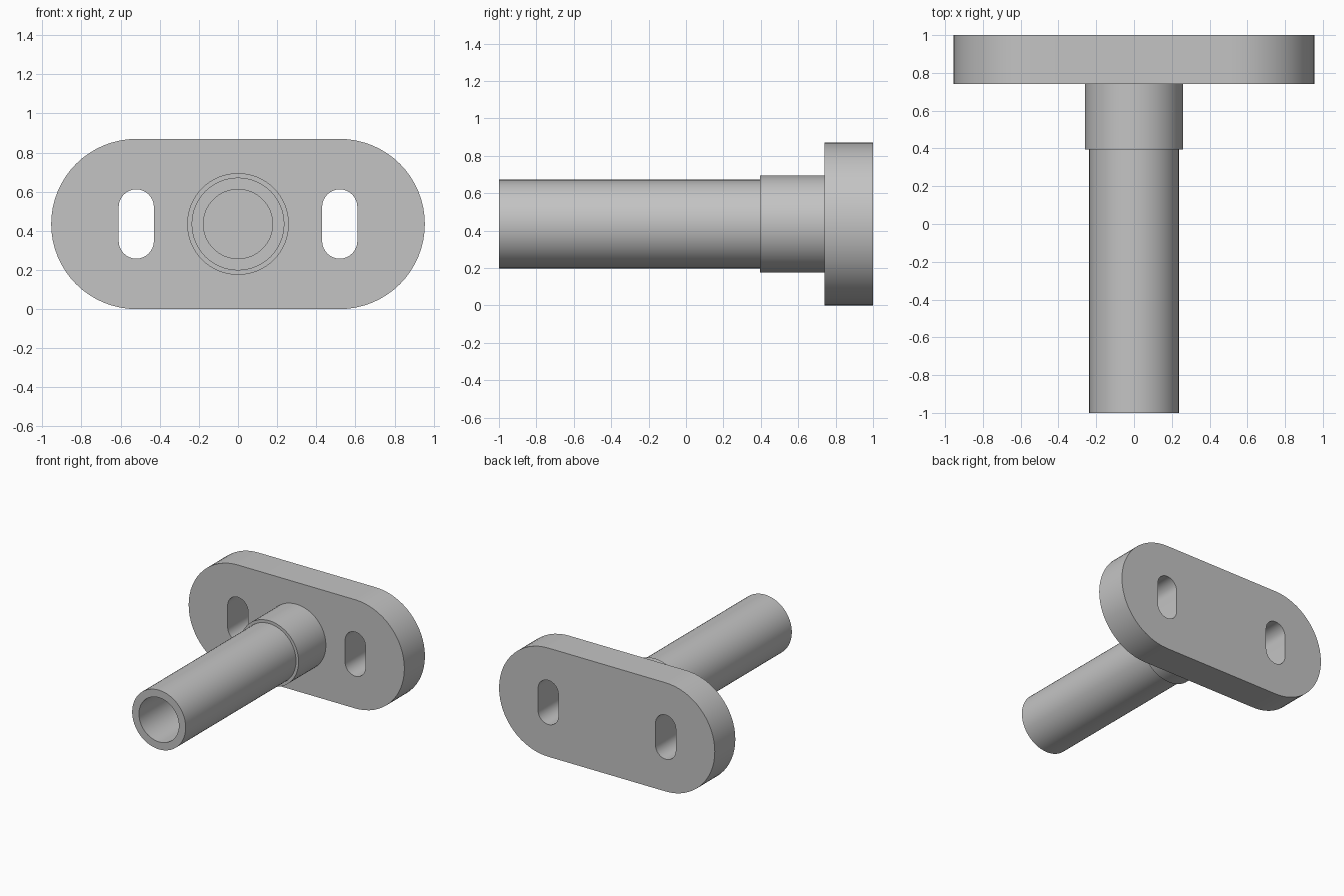
import bpy
import bmesh
import math

cube = bpy.data.objects.get("Cube")
if cube:
    bpy.data.objects.remove(cube)

AXIS_Z = 0.435          # height of the shaft axis
PLATE_FRONT, PLATE_BACK = 0.74, 1.0

grey = bpy.data.materials.new("plain grey")
grey.use_nodes = True
colour = (0.55, 0.55, 0.55, 1)
grey.diffuse_color = colour
grey.node_tree.nodes["Principled BSDF"].inputs["Base Color"].default_value = colour


def finish(bm, name):
    """Turn a bmesh into a smooth-shaded object with sharp rims."""
    bmesh.ops.recalc_face_normals(bm, faces=bm.faces)
    mesh = bpy.data.meshes.new(name)
    bm.to_mesh(mesh)
    bm.free()
    mesh.materials.append(grey)
    obj = bpy.data.objects.new(name, mesh)
    bpy.context.collection.objects.link(obj)
    obj.location.z = AXIS_Z
    bpy.ops.object.select_all(action='DESELECT')
    obj.select_set(True)
    bpy.context.view_layer.objects.active = obj
    bpy.ops.object.shade_smooth_by_angle(angle=math.radians(30))
    return obj


def stadium(bm, cx, radius, half_x, half_z, steps):
    """Closed edge loop: two half circles joined by straight sides."""
    verts = []
    start = -math.pi / 2 if half_x else 0
    for end in (1, -1):
        for i in range(steps + 1):
            a = start + math.pi * i / steps + (0 if end == 1 else math.pi)
            verts.append(bm.verts.new((cx + end * half_x + radius * math.cos(a),
                                       PLATE_FRONT,
                                       end * half_z + radius * math.sin(a))))
    return [bm.edges.new((v, verts[i - 1])) for i, v in enumerate(verts)]


# Mounting plate with two upright slots
bm = bmesh.new()
edges = stadium(bm, 0, 0.435, 0.52, 0, 32)
for side in (-1, 1):
    edges += stadium(bm, side * 0.52, 0.09, 0, 0.087, 16)
bmesh.ops.triangle_fill(bm, use_beauty=True, edges=edges)
ext = bmesh.ops.extrude_face_region(bm, geom=bm.faces[:], use_keep_orig=True)
moved = [g for g in ext["geom"] if isinstance(g, bmesh.types.BMVert)]
bmesh.ops.translate(bm, verts=moved, vec=(0, PLATE_BACK - PLATE_FRONT, 0))
finish(bm, "mounting_plate")

# Hollow shaft with its collar, turned about the y axis: (radius, y)
profile = [(0, 0.74), (0.177, 0.74), (0.177, -1), (0.237, -1),
           (0.237, 0.395), (0.26, 0.395), (0.26, 0.75), (0, 0.75)]
bm = bmesh.new()
verts = [bm.verts.new((r, y, 0)) for r, y in profile]
edges = [bm.edges.new(pair) for pair in zip(verts, verts[1:])]
bmesh.ops.spin(bm, geom=verts + edges, cent=(0, 0, 0), axis=(0, 1, 0),
               angle=math.tau, steps=64)
bmesh.ops.remove_doubles(bm, verts=bm.verts, dist=0.0001)
finish(bm, "collared_tube")
